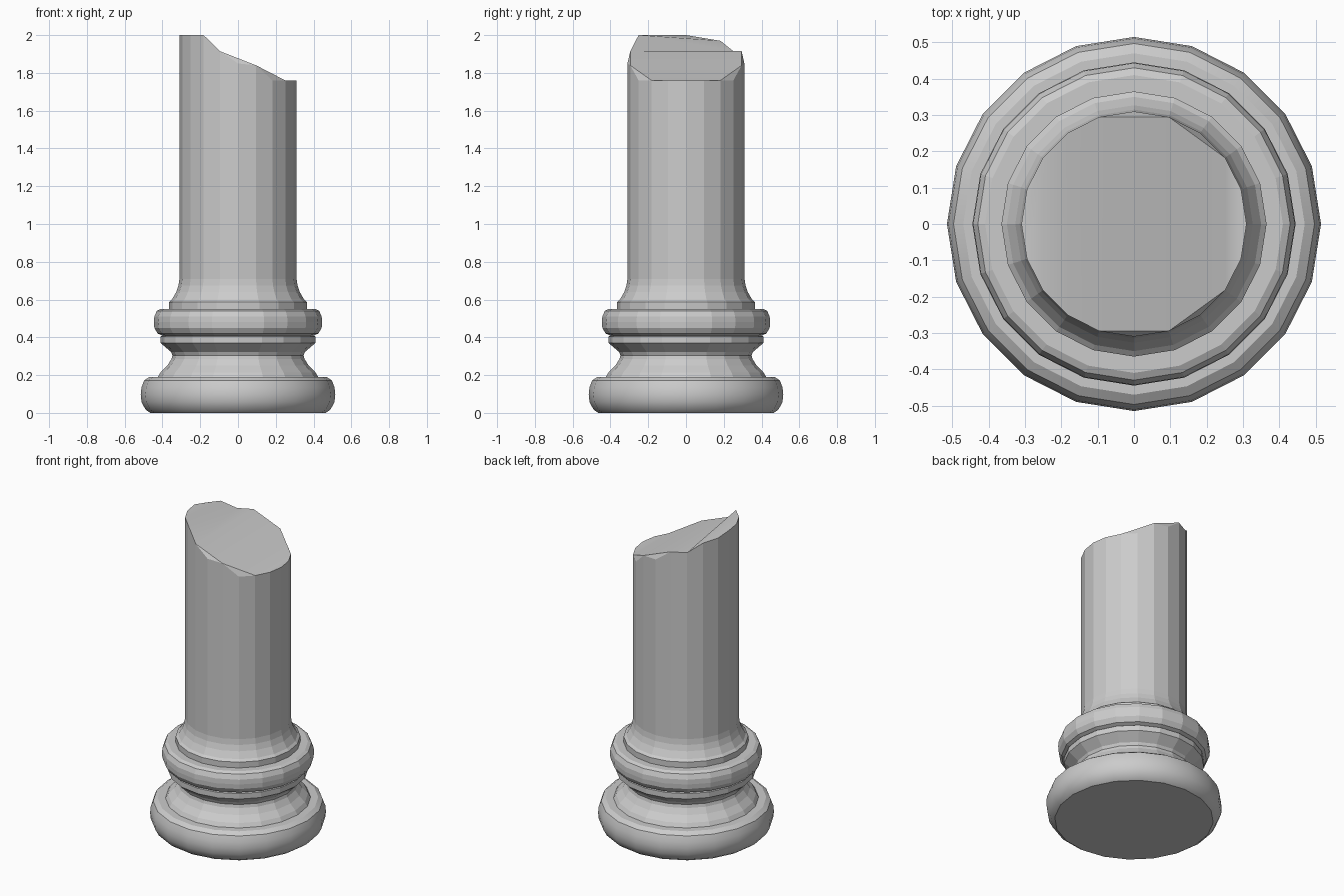
import bpy, bmesh, math

if "Cube" in bpy.data.objects:
    bpy.data.objects.remove(bpy.data.objects["Cube"])

SIDES = 20


def ring(bm, r, z):
    # z may be one height or a list of heights around the ring
    zs = z if isinstance(z, list) else [z] * SIDES
    return [bm.verts.new((r * math.cos(2 * math.pi * i / SIDES),
                          r * math.sin(2 * math.pi * i / SIDES), zs[i]))
            for i in range(SIDES)]


def bridge(bm, a, b, smooth):
    for i in range(SIDES):
        j = (i + 1) % SIDES
        bm.faces.new((a[i], a[j], b[j], b[i])).smooth = smooth


def finish(bm, name):
    bmesh.ops.recalc_face_normals(bm, faces=bm.faces[:])
    # keep creases sharp between mouldings
    for e in bm.edges:
        if len(e.link_faces) == 2 and e.calc_face_angle() > math.radians(35):
            e.smooth = False
    me = bpy.data.meshes.new(name)
    bm.to_mesh(me)
    bm.free()
    ob = bpy.data.objects.new(name, me)
    bpy.context.collection.objects.link(ob)
    return ob


# Base torus: wide rounded foot, closed top and bottom
bm = bmesh.new()
foot = [(0.465, 0), (0.49, 0.018), (0.511, 0.058), (0.515, 0.097),
        (0.511, 0.135), (0.497, 0.172), (0.47, 0.19)]
rings = [ring(bm, r, z) for r, z in foot]
for a, b in zip(rings, rings[1:]):
    bridge(bm, a, b, True)
bm.faces.new(rings[0][::-1])
bm.faces.new(rings[-1])
finish(bm, "base_torus")

# Column: scotia, upper torus, flared fillet and broken shaft
bm = bmesh.new()
profile = [(0.425, 0.19), (0.41, 0.215), (0.375, 0.25), (0.352, 0.285),
           (0.347, 0.305), (0.355, 0.323), (0.41, 0.37), (0.41, 0.405),
           (0.398, 0.408), (0.425, 0.42), (0.443, 0.45), (0.445, 0.48),
           (0.443, 0.51), (0.43, 0.54), (0.41, 0.55), (0.365, 0.55),
           (0.365, 0.587), (0.35, 0.6), (0.327, 0.64), (0.315, 0.675), (0.31, 0.71)]
rings = [ring(bm, r, z) for r, z in profile]
for a, b in zip(rings, rings[1:]):
    bridge(bm, a, b, False)

# Jagged break height at each side of the shaft
heights = [1.76, 1.76, 1.76, 1.76, 1.84, 1.845, 1.915, 1.915, 1.97, 1.98,
           2.0, 2.0, 2.0, 2.0, 1.915, 1.85, 1.84, 1.76, 1.76, 1.76]
top = ring(bm, 0.31, heights)
bridge(bm, rings[-1], top, False)

# Broken surface: sloping strips across the shaft
cap = [(18, 19, 0, 1, 2), (18, 2, 4, 16), (16, 4, 6, 14), (14, 6, 7, 13),
       (13, 7, 8, 12), (12, 8, 9, 10, 11),
       (2, 3, 4), (4, 5, 6), (14, 15, 16), (16, 17, 18)]
for f in cap:
    bm.faces.new([top[i] for i in f]).smooth = True
finish(bm, "broken_shaft")
